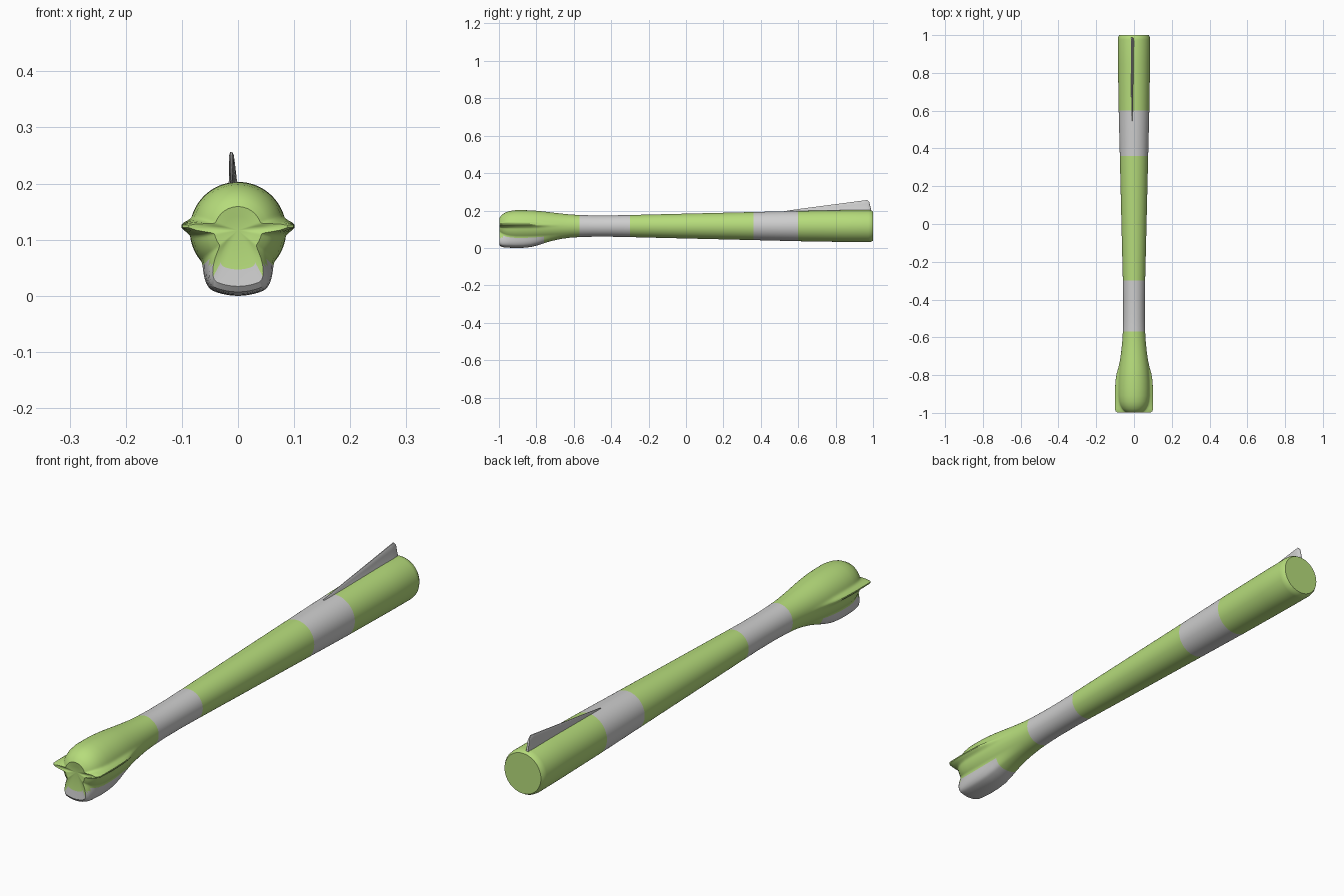
import bpy, bmesh, math

if "Cube" in bpy.data.objects:
    bpy.data.objects.remove(bpy.data.objects["Cube"])


def material(name, rgb):
    m = bpy.data.materials.new(name)
    m.diffuse_color = (*rgb, 1)
    m.use_nodes = True
    m.node_tree.nodes["Principled BSDF"].inputs["Base Color"].default_value = m.diffuse_color
    return m


GREEN = material("lime_green", (0.47, 0.72, 0.20))
GREY = material("light_grey", (0.62, 0.62, 0.62))
SEG, CZ = 128, 0.117


def smooth(t):
    t = max(0.0, min(1.0, t))
    return t * t * (3 - 2 * t)


def finish(bm, name, mats):
    bmesh.ops.recalc_face_normals(bm, faces=bm.faces)
    me = bpy.data.meshes.new(name)
    bm.to_mesh(me)
    bm.free()
    ob = bpy.data.objects.new(name, me)
    bpy.context.collection.objects.link(ob)
    for m in mats:
        me.materials.append(m)
    bpy.context.view_layer.objects.active = ob
    ob.select_set(True)
    bpy.ops.object.shade_smooth_by_angle(angle=math.radians(35))
    ob.select_set(False)


def bridge(bm, rings):
    for a, b in zip(rings, rings[1:]):
        n = len(a)
        for i in range(n):
            j = (i + 1) % n
            bm.faces.new((a[i], a[j], b[j], b[i]))


# Body stations: y, round radius, side fin reach, jaw depth
stations = [
    (-0.995, 0.025, 0.050, 0.070),
    (-0.998, 0.042, 0.090, 0.100),
    (-0.990, 0.054, 0.101, 0.110),
    (-0.978, 0.065, 0.102, 0.113),
    (-0.960, 0.075, 0.102, 0.115),
    (-0.940, 0.081, 0.102, 0.116),
    (-0.910, 0.085, 0.102, 0.117),
    (-0.870, 0.085, 0.101, 0.116),
    (-0.830, 0.084, 0.099, 0.112),
    (-0.790, 0.081, 0.092, 0.102),
    (-0.760, 0.078, 0.083, 0.092),
    (-0.720, 0.073, 0.074, 0.080),
    (-0.670, 0.067, 0.067, 0.069),
    (-0.620, 0.062, 0.062, 0.062),
    (-0.570, 0.059, 0.059, 0.059),
    (-0.500, 0.057, 0.057, 0.057),
    (-0.400, 0.057, 0.057, 0.057),
    (-0.300, 0.059, 0.059, 0.059),
    (-0.100, 0.064, 0.064, 0.064),
    (0.360, 0.075, 0.075, 0.075),
    (0.600, 0.081, 0.081, 0.081),
    (0.850, 0.085, 0.085, 0.085),
    (0.975, 0.086, 0.086, 0.086),
    (0.990, 0.084, 0.084, 0.084),
    (1.000, 0.078, 0.078, 0.078),
]

bm = bmesh.new()
rings = []
for y, r, fin, jaw in stations:
    ring = []
    for i in range(SEG):
        a = 2 * math.pi * i / SEG
        c, s = math.cos(a), math.sin(a)
        side = math.atan2(s, abs(c)) - 0.075         # angle from the side fin
        down = math.degrees(math.acos(max(-1, min(1, -s))))  # angle from straight down
        rad = r + (fin - r) * math.exp(-(side / 0.12) ** 2)
        rad += (jaw - r) * smooth((52 - down) / 30)
        ring.append(bm.verts.new((rad * c, y, CZ + rad * s)))
    rings.append(ring)
bridge(bm, rings)
# End caps: fan at the nose, flat disc at the tail
nose = bm.verts.new((0, -0.99, CZ))
for i in range(SEG):
    bm.faces.new((nose, rings[0][(i + 1) % SEG], rings[0][i]))
bm.faces.new(rings[-1])
# Grey bands and grey jaw by position
for f in bm.faces:
    p = f.calc_center_median()
    down = math.degrees(math.atan2(abs(p.x), CZ - p.z))
    band = -0.57 < p.y < -0.30 or 0.36 < p.y < 0.60
    chin = p.y < -0.76 and down < 45 and math.hypot(p.x, p.z - CZ) > 0.078
    f.material_index = 1 if band or chin else 0
finish(bm, "body", [GREEN, GREY])

# Tail fin: y, top height, base half thickness
bm = bmesh.new()
rings = []
for y, top, w in [(0.54, 0.199, 0.003), (0.60, 0.208, 0.007), (0.80, 0.234, 0.010),
                  (0.95, 0.254, 0.012), (0.970, 0.256, 0.012), (0.980, 0.246, 0.011),
                  (0.988, 0.212, 0.010)]:
    half = [(1.0, 0.0), (0.6, 0.25), (0.45, 0.7), (0.35, 0.92), (0.15, 1.0)]
    prof = half + [(-k, t) for k, t in reversed(half)]
    base = 0.188
    rings.append([bm.verts.new((-0.008 - 0.004 * t + k * w, y, base + t * (top - base)))
                  for k, t in prof])
bridge(bm, rings)
bm.faces.new(rings[0])
bm.faces.new(rings[-1])
finish(bm, "tail_fin", [GREY])
